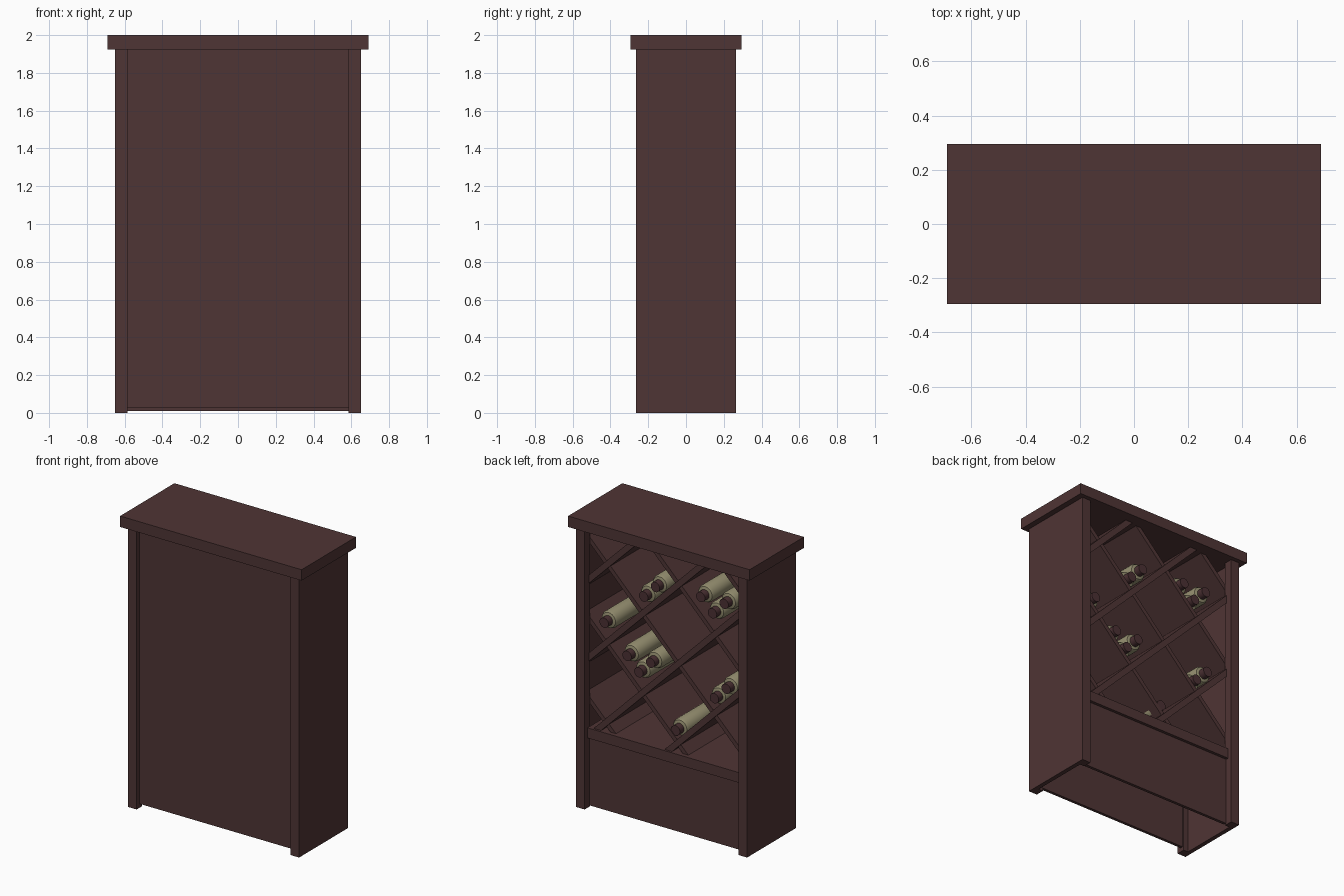
import bpy, bmesh, math
from mathutils import Matrix, Vector

if "Cube" in bpy.data.objects:
    bpy.data.objects.remove(bpy.data.objects["Cube"])


def material(name, rgb):
    m = bpy.data.materials.new(name)
    m.diffuse_color = (*rgb, 1)
    m.use_nodes = True
    m.node_tree.nodes["Principled BSDF"].inputs["Base Color"].default_value = m.diffuse_color
    return m


WOOD = material("dark_wood", (0.078, 0.035, 0.035))
LABEL = material("olive_label", (0.28, 0.255, 0.15))
CAP = material("bottle_cap", (0.07, 0.03, 0.033))


def finish(name, bm, mats):
    bmesh.ops.recalc_face_normals(bm, faces=bm.faces)
    me = bpy.data.meshes.new(name)
    bm.to_mesh(me)
    bm.free()
    for m in mats:
        me.materials.append(m)
    ob = bpy.data.objects.new(name, me)
    bpy.context.collection.objects.link(ob)
    return ob


def add_box(bm, lo, hi, turn=Matrix()):
    lo, hi = Vector(lo), Vector(hi)
    mat = Matrix.Translation((lo + hi) / 2) @ turn @ Matrix.Diagonal((*(hi - lo), 1))
    bmesh.ops.create_cube(bm, size=1, matrix=mat)


def box(name, lo, hi):
    bm = bmesh.new()
    add_box(bm, lo, hi)
    return finish(name, bm, [WOOD])


# Carcass: top, side walls, corner posts
box("top_slab", (-0.69, -0.295, 1.925), (0.69, 0.295, 2.0))
for s, side in ((-1, "left"), (1, "right")):
    xs = sorted((s * 0.62, s * 0.65))
    box(side + "_wall", (xs[0], -0.265, 0), (xs[1], 0.265, 1.925))
    xs = sorted((s * 0.585, s * 0.62))
    box(side + "_front_post", (xs[0], -0.265, 0), (xs[1], -0.205, 1.925))
    box(side + "_rear_post", (xs[0], 0.205, 0), (xs[1], 0.265, 1.925))

# Closed panel on the front, short panel and shelf on the open side
box("front_panel", (-0.61, -0.235, 0.028), (0.61, -0.215, 1.925))
box("lower_panel", (-0.585, 0.195, 0.01), (0.585, 0.215, 0.48))
box("shelf", (-0.585, -0.215, 0.48), (0.585, 0.235, 0.55))


# Diagonal lattice boards, clipped to the opening
def board(name, offset, slope, thick, front):
    bm = bmesh.new()
    turn = Matrix.Rotation(math.radians(-45 * slope), 4, 'Y')
    add_box(bm, (-2, -0.215, offset - thick / 2), (2, front, offset + thick / 2), turn)
    for co, no in (((0.618, 0, 0), (1, 0, 0)), ((-0.618, 0, 0), (-1, 0, 0)),
                   ((0, 0, 0.55), (0, 0, -1)), ((0, 0, 1.925), (0, 0, 1))):
        bmesh.ops.bisect_plane(bm, geom=bm.verts[:] + bm.edges[:] + bm.faces[:],
                               plane_co=co, plane_no=no, clear_outer=True)
        bmesh.ops.holes_fill(bm, edges=[e for e in bm.edges if e.is_boundary])
    finish(name, bm, [WOOD])


for i, c in enumerate((0.53, 1.07, 1.615, 2.15)):
    board("lattice_long_%d" % i, c, -1, 0.04, 0.22)
for i, d in enumerate((0.14, 0.69, 1.24, 1.79, 2.33)):
    board("lattice_cross_%d" % i, d, 1, 0.03, 0.205)


# Bottles lying in the cells: label-coloured body, dark neck
def bottle(name, x, z):
    bm = bmesh.new()
    profile = ((-0.2, 0), (-0.2, 0.06), (0.135, 0.06), (0.15, 0.052),
               (0.155, 0.034), (0.2, 0.034), (0.2, 0))
    n = 24
    rings = []
    for y, r in profile:
        if r == 0:
            rings.append([bm.verts.new((x, y, z))] * n)
        else:
            rings.append([bm.verts.new((x + r * math.cos(2 * math.pi * k / n), y,
                                        z + r * math.sin(2 * math.pi * k / n)))
                          for k in range(n)])
    for j in range(len(rings) - 1):
        for k in range(n):
            q = (rings[j][k], rings[j][(k + 1) % n],
                 rings[j + 1][(k + 1) % n], rings[j + 1][k])
            f = bm.faces.new(tuple(dict.fromkeys(q)))
            f.material_index = 1 if j >= 4 else 0
    ob = finish(name, bm, [LABEL, CAP])
    bpy.context.view_layer.objects.active = ob
    ob.select_set(True)
    bpy.ops.object.shade_smooth_by_angle(angle=math.radians(30))
    ob.select_set(False)


STEP = 0.089
# cell bottom bottle, then whether one sits up-left / up-right of it
CELLS = ((0.22, 1.015, (1, -1)), (-0.34, 1.57, (1, -1)), (0.183, 1.545, (-1,)),
         (0.483, 1.285, ()), (-0.355, 0.99, (-1,)), (-0.06, 0.69, ()))
count = 0
for x, z, extra in CELLS:
    spots = [(x, z)] + [(x + e * STEP, z + STEP) for e in extra]
    for bx, bz in spots:
        bottle("bottle_%d" % count, bx, bz)
        count += 1
